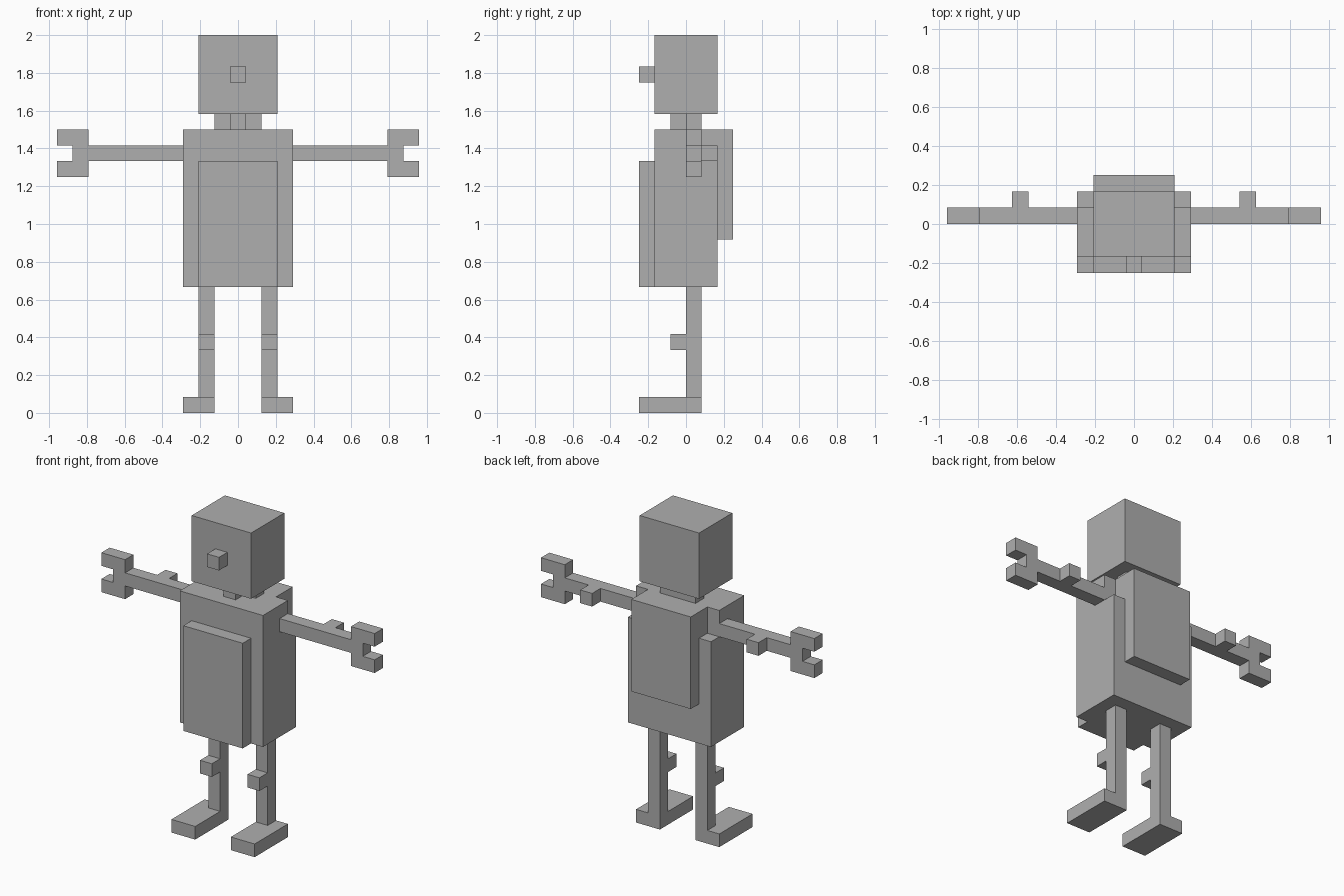
import bpy
import bmesh
from mathutils import Vector

if "Cube" in bpy.data.objects:
    bpy.data.objects.remove(bpy.data.objects["Cube"])

U = 2 / 24  # one block; all sizes below are in blocks

grey = bpy.data.materials.new("plain_grey")
grey.diffuse_color = (0.43, 0.43, 0.43, 1)
grey.use_nodes = True
grey.node_tree.nodes["Principled BSDF"].inputs["Base Color"].default_value = grey.diffuse_color


def prism(name, outline, axis, lo, hi, mirror=False):
    """Extrude a 2D outline along an axis (the outline uses the other two axes in order)."""
    def point(p):
        c = list(p)
        c.insert(axis, lo)
        return Vector(c) * U

    bm = bmesh.new()
    face = bm.faces.new([bm.verts.new(point(p)) for p in outline])
    step = Vector((0, 0, 0))
    step[axis] = (hi - lo) * U
    ext = bmesh.ops.extrude_face_region(bm, geom=[face], use_keep_orig=True)
    bmesh.ops.translate(bm, vec=step,
                        verts=[v for v in ext["geom"] if isinstance(v, bmesh.types.BMVert)])
    bmesh.ops.recalc_face_normals(bm, faces=bm.faces)
    mesh = bpy.data.meshes.new(name)
    bm.to_mesh(mesh)
    bm.free()
    mesh.materials.append(grey)
    obj = bpy.data.objects.new(name, mesh)
    bpy.context.collection.objects.link(obj)
    if mirror:
        obj.modifiers.new("mirror", "MIRROR").use_mirror_merge = False
    return obj


def box(name, x, y, z, mirror=False):
    outline = [(x[0], y[0]), (x[1], y[0]), (x[1], y[1]), (x[0], y[1])]
    return prism(name, outline, 2, z[0], z[1], mirror)


# Head, nose and T-shaped neck
box("head", (-2.5, 2.5), (-2, 2), (19, 24))
box("nose", (-0.5, 0.5), (-3, -2), (21, 22))
prism("neck", [(-0.5, -1), (0.5, -1), (0.5, 0), (1.5, 0),
               (1.5, 1), (-1.5, 1), (-1.5, 0), (-0.5, 0)], 2, 18, 19)

# Torso with a notch behind each shoulder
torso = box("torso", (-3.5, 3.5), (-2, 2), (8, 18))
cutter = box("shoulder_notch_cutter", (2.5, 4.5), (1, 3), (16, 19), mirror=True)
cutter.hide_render = True
cutter.hide_viewport = True
cutter.display_type = 'WIRE'
notch = torso.modifiers.new("shoulder_notches", "BOOLEAN")
notch.operation = 'DIFFERENCE'
notch.solver = 'EXACT'
notch.object = cutter

# Chest plate and backpack
box("chest_plate", (-2.5, 2.5), (-3, -2), (8, 16))
box("backpack", (-2.5, 2.5), (2, 3), (11, 18))

# Arms with open claws, and elbows at the back
prism("arm", [(3.5, 16), (9.5, 16), (9.5, 15), (11.5, 15), (11.5, 16), (10.5, 16),
              (10.5, 17), (11.5, 17), (11.5, 18), (9.5, 18), (9.5, 17), (3.5, 17)],
      1, 0, 1, mirror=True)
box("elbow", (6.5, 7.5), (1, 2), (16, 17), mirror=True)

# Legs with knees at the front, and feet
prism("leg", [(0, 1), (1, 1), (1, 8), (0, 8), (0, 5), (-1, 5), (-1, 4), (0, 4)],
      0, 1.5, 2.5, mirror=True)
box("foot", (1.5, 3.5), (-3, 1), (0, 1), mirror=True)
